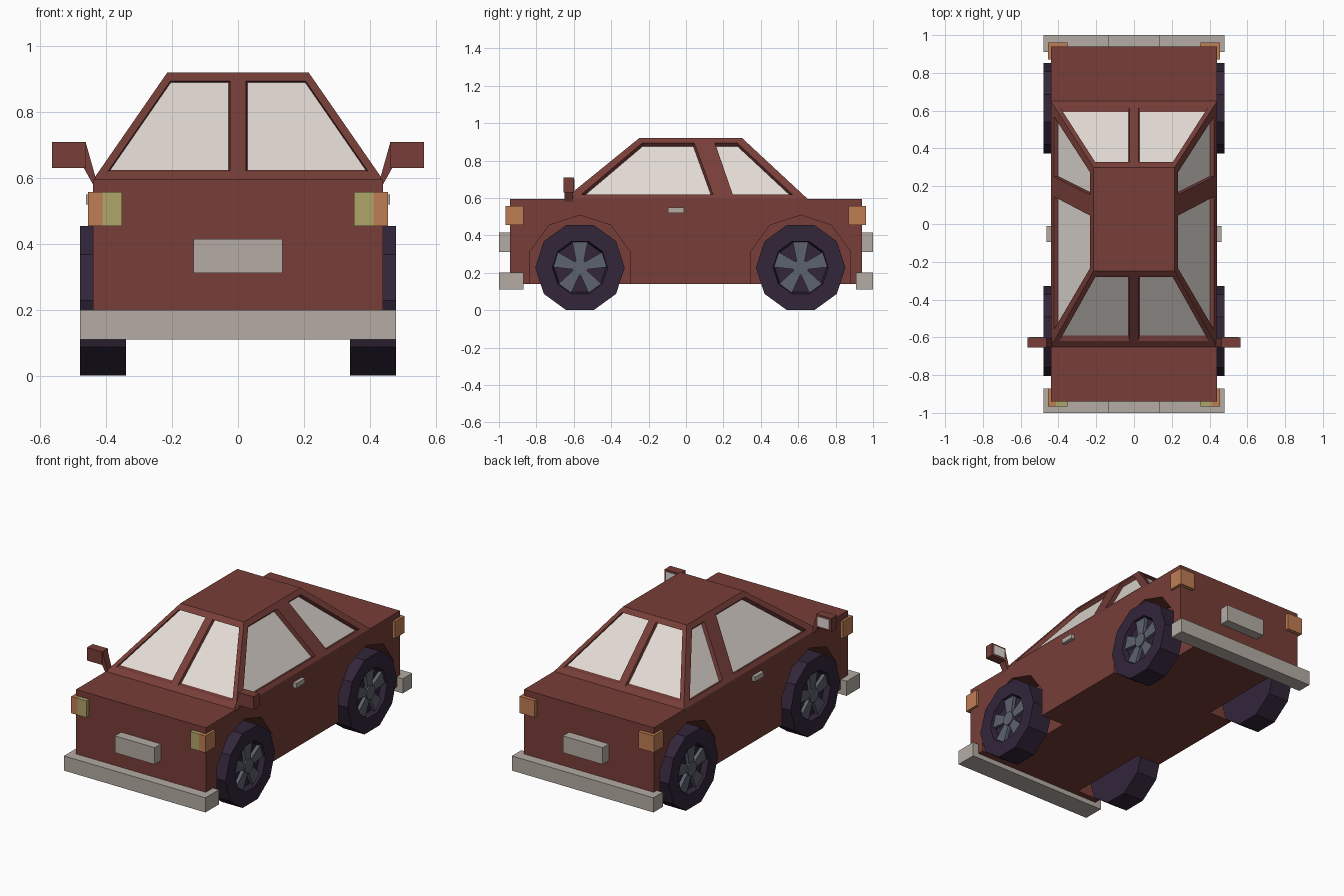
import bpy, bmesh, math
from mathutils import Vector

if "Cube" in bpy.data.objects:
    bpy.data.objects.remove(bpy.data.objects["Cube"])


def material(name, rgb):
    m = bpy.data.materials.new(name)
    m.diffuse_color = (*rgb, 1)
    m.use_nodes = True
    m.node_tree.nodes["Principled BSDF"].inputs["Base Color"].default_value = m.diffuse_color
    return m


PAINT = material("dark red paint", (0.185, 0.048, 0.040))
GLASS = material("pale glass", (0.76, 0.70, 0.66))
GREY = material("bumper grey", (0.46, 0.41, 0.37))
TIRE = material("purple black rubber", (0.032, 0.019, 0.042))
RIM = material("rim steel", (0.107, 0.122, 0.156))
ORANGE = material("orange lamp", (0.52, 0.205, 0.088))
YELLOW = material("yellow lamp", (0.44, 0.38, 0.145))


def finish(bm, name, *mats):
    bmesh.ops.remove_doubles(bm, verts=bm.verts, dist=0.0002)
    bmesh.ops.recalc_face_normals(bm, faces=bm.faces)
    me = bpy.data.meshes.new(name)
    bm.to_mesh(me)
    bm.free()
    for m in mats:
        me.materials.append(m)
    ob = bpy.data.objects.new(name, me)
    bpy.context.collection.objects.link(ob)
    return ob


def face(bm, pts, mat=0):
    f = bm.faces.new([bm.verts.new(p) for p in pts])
    f.material_index = mat
    return f


def add_prism(bm, pts, offset):
    """Closed prism: a flat outline pushed along an offset."""
    a = [Vector(p) for p in pts]
    b = [p + Vector(offset) for p in a]
    face(bm, a)
    face(bm, b)
    for i in range(len(a)):
        j = (i + 1) % len(a)
        face(bm, (a[i], a[j], b[j], b[i]))


def prism(name, pts, offset, mat):
    bm = bmesh.new()
    add_prism(bm, pts, offset)
    return finish(bm, name, mat)


def box(name, x, y, z, mat):
    pts = [(x[0], y[0], z[0]), (x[0], y[1], z[0]), (x[0], y[1], z[1]), (x[0], y[0], z[1])]
    return prism(name, pts, (x[1] - x[0], 0, 0), mat)


WHEEL_Y = (-0.567, 0.613)
WHEEL_Z, WHEEL_R = 0.2275, 0.239
LOW, BELT, ROOF = 0.14, 0.595, 0.92
WELL = 0.28

# body: centre block plus side slabs with faceted wheel arches
box("body_centre", (-WELL, WELL), (-0.94, 0.94), (LOW, BELT), PAINT)
outline = [(-0.94, BELT), (-0.94, LOW)]
for cy in WHEEL_Y:
    arch = [(cy + 0.28 * math.cos(math.radians(a)), WHEEL_Z + 0.28 * math.sin(math.radians(a)))
            for a in (198, 162, 126, 90, 54, 18, -18)]
    arch[0], arch[-1] = (arch[0][0], LOW), (arch[-1][0], LOW)
    outline += arch
outline += [(0.94, LOW), (0.94, BELT)]
for s in (-1, 1):
    prism("body_side", [(s * WELL, y, z) for y, z in outline], (s * (0.44 - WELL), 0, 0), PAINT)

# cabin: tapered block whose panels carry recessed windows
bm = bmesh.new()


def window_panel(outer, inner, recess):
    mid = sum((Vector(p) for p in inner), Vector()) / 4
    deep = [(Vector(p) + Vector(recess)).lerp(mid + Vector(recess), 0.03) for p in inner]
    for i in range(4):
        j = (i + 1) % 4
        face(bm, (outer[i], outer[j], inner[j], inner[i]))
        face(bm, (inner[i], inner[j], deep[j], deep[i]))
    face(bm, deep, 1)


def on_side(s, pts):
    return [(s * (0.44 - (z - BELT) * 0.225 / (ROOF - BELT)), y, z) for y, z in pts]


def on_end(s, y0, y1, pts):
    return [(s * x, y0 + (z - BELT) * (y1 - y0) / (ROOF - BELT), z) for x, z in pts]


for s in (-1, 1):
    side_recess = (-s * 0.02, 0, -0.014)
    window_panel(on_side(s, [(-0.65, BELT), (0.195, BELT), (0.095, ROOF), (-0.25, ROOF)]),
                 on_side(s, [(-0.56, 0.618), (0.145, 0.618), (0.045, 0.893), (-0.235, 0.893)]), side_recess)
    window_panel(on_side(s, [(0.195, BELT), (0.65, BELT), (0.30, ROOF), (0.095, ROOF)]),
                 on_side(s, [(0.25, 0.618), (0.57, 0.618), (0.275, 0.893), (0.155, 0.893)]), side_recess)
    for y0, y1, dy in ((-0.65, -0.25, 0.025), (0.65, 0.30, -0.025)):
        window_panel(on_end(s, y0, y1, [(0, BELT), (0.44, BELT), (0.215, ROOF), (0, ROOF)]),
                     on_end(s, y0, y1, [(0.024, 0.62), (0.395, 0.62), (0.205, 0.895), (0.024, 0.895)]),
                     (0, dy, 0))
for w, f, p, r, z in ((0.215, -0.25, 0.095, 0.30, ROOF), (0.44, -0.65, 0.195, 0.65, BELT)):
    face(bm, [(-w, f, z), (0, f, z), (w, f, z), (w, p, z), (w, r, z), (0, r, z), (-w, r, z), (-w, p, z)])
finish(bm, "cabin", PAINT, GLASS)

# bumpers and plate blocks
box("front_bumper", (-0.48, 0.48), (-1.0, -0.87), (0.11, 0.20), GREY)
box("rear_bumper", (-0.48, 0.48), (0.91, 1.0), (0.11, 0.20), GREY)
box("front_plate", (-0.135, 0.135), (-1.0, -0.93), (0.312, 0.415), GREY)
box("rear_plate", (-0.135, 0.135), (0.93, 1.0), (0.312, 0.415), GREY)


def sided(s, a, b):
    return tuple(sorted((s * a, s * b)))


for s in (-1, 1):
    # lamps
    box("headlamp", sided(s, 0.352, 0.412), (-0.965, -0.87), (0.455, 0.558), YELLOW)
    box("front_indicator", sided(s, 0.412, 0.455), (-0.965, -0.87), (0.455, 0.558), ORANGE)
    box("tail_lamp", sided(s, 0.352, 0.455), (0.87, 0.962), (0.455, 0.558), ORANGE)
    # door handle
    box("door_handle", sided(s, 0.43, 0.462), (-0.095, -0.01), (0.52, 0.55), GREY)
    # wing mirror
    box("mirror_shell", sided(s, 0.462, 0.565), (-0.655, -0.60), (0.63, 0.71), PAINT)
    box("mirror_glass", sided(s, 0.475, 0.552), (-0.602, -0.597), (0.641, 0.699), GLASS)
    prism("mirror_arm", [(s * x, -0.65, z) for x, z in
                         ((0.432, 0.60), (0.463, 0.71), (0.468, 0.63), (0.44, 0.58))], (0, 0.045, 0), PAINT)

    for cy in WHEEL_Y:
        def ring(x, r, angles):
            return [(s * x, cy + r * math.cos(math.radians(a)), WHEEL_Z + r * math.sin(math.radians(a)))
                    for a in angles]

        # tire: ten sides with a recessed outer face
        ten = range(0, 360, 36)
        loops = [ring(x, r, ten) for x, r in ((0.34, WHEEL_R), (0.48, WHEEL_R), (0.48, 0.148), (0.445, 0.138))]
        bm = bmesh.new()
        face(bm, loops[0])
        face(bm, loops[-1])
        for a, b in zip(loops, loops[1:]):
            for i in range(10):
                j = (i + 1) % 10
                face(bm, (a[i], a[j], b[j], b[i]))
        finish(bm, "tire", TIRE)

        # rim: hub and five flared spokes
        bm = bmesh.new()
        add_prism(bm, ring(0.44, 0.043, ten), (s * 0.033, 0, 0))
        for a in range(90, 450, 72):
            spoke = ring(0.44, 0.036, (a - 34, a + 34)) + ring(0.44, 0.143, (a + 17, a - 17))
            add_prism(bm, spoke, (s * 0.026, 0, 0))
        finish(bm, "rim", RIM)
